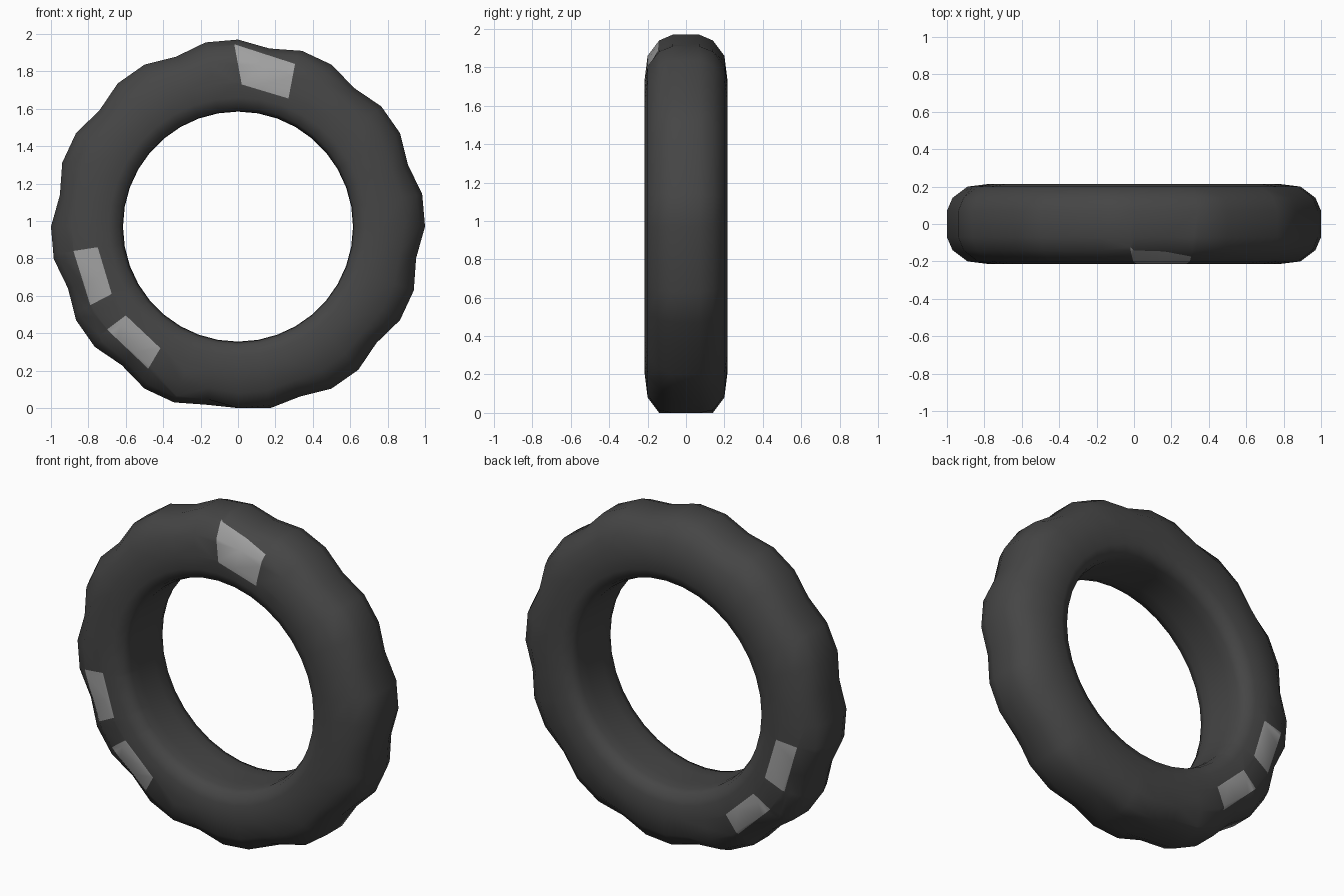
import bpy, bmesh, math
from mathutils import Vector

cube = bpy.data.objects.get("Cube")
if cube:
    bpy.data.objects.remove(cube, do_unlink=True)

CENTER_Z = 0.97
SEGMENTS = 36

# half cross-section: radius, half width, depth of the tread dips
HALF = [(0.615, 0.07, 0), (0.618, 0.14, 0), (0.635, 0.188, 0), (0.69, 0.21, 0),
        (0.77, 0.215, 0), (0.89, 0.20, 0.015), (0.97, 0.14, 0.033), (1.0, 0.07, 0.033)]
PROFILE = [(r, -y, d) for r, y, d in HALF] + [(r, y, d) for r, y, d in reversed(HALF)]

# pale patches: outline in x and z, and the sides they appear on
PATCHES = [
    ([(-0.88, 0.84), (-0.75, 0.86), (-0.675, 0.61), (-0.79, 0.55)], (-1, 1)),
    ([(-0.70, 0.42), (-0.60, 0.495), (-0.415, 0.32), (-0.48, 0.21)], (-1, 1)),
    ([(-0.02, 1.945), (0.02, 1.73), (0.27, 1.655), (0.305, 1.84)], (-1,)),
]


def make_material(name, value):
    mat = bpy.data.materials.new(name)
    mat.use_nodes = True
    color = (value, value, value, 1)
    mat.diffuse_color = color
    bsdf = mat.node_tree.nodes["Principled BSDF"]
    bsdf.inputs["Base Color"].default_value = color
    bsdf.inputs["Roughness"].default_value = 0.8
    return mat


def sweep_ring(bm):
    """Sweep the profile round the y axis, dipping every third section."""
    rings = []
    for k in range(SEGMENTS):
        a = math.tau * k / SEGMENTS
        ring = []
        for r, y, dip in PROFILE:
            radius = r - dip if k % 3 == 2 else r
            z = max(0, CENTER_Z + radius * math.sin(a))
            ring.append(bm.verts.new((radius * math.cos(a), y, z)))
        rings.append(ring)
    n = len(PROFILE)
    for k in range(SEGMENTS):
        a, b = rings[k], rings[(k + 1) % SEGMENTS]
        for j in range(n):
            i = (j + 1) % n
            bm.faces.new((a[j], a[i], b[i], b[j]))
    bmesh.ops.recalc_face_normals(bm, faces=bm.faces)


def paint_patch(bm, outline, side):
    """Cut the outline into one side wall and colour the faces inside it."""
    corners = [Vector((x, 0, z)) for x, z in outline]
    middle = sum(corners, Vector()) / len(corners)
    planes = []
    for p, q in zip(corners, corners[1:] + corners[:1]):
        normal = (q - p).cross(Vector((0, 1, 0))).normalized()
        if normal.dot(middle - p) < 0:
            normal.negate()
        planes.append((p, normal))

    def nearby():
        found = []
        for f in bm.faces:
            c = f.calc_center_median()
            on_wall = c.y * side > 0.1 and f.normal.y * side > 0.1
            if on_wall and math.hypot(c.x - middle.x, c.z - middle.z) < 0.32:
                found.append(f)
        return found

    for p, normal in planes:
        faces = nearby()
        geom = set(faces)
        for f in faces:
            geom.update(f.edges)
            geom.update(f.verts)
        bmesh.ops.bisect_plane(bm, geom=list(geom), dist=1e-5, plane_co=p, plane_no=normal)
    for f in nearby():
        c = f.calc_center_median()
        if all(normal.dot(c - p) > 0 for p, normal in planes):
            f.material_index = 1


# tyre ring with its pale patches
bm = bmesh.new()
sweep_ring(bm)
for outline, sides in PATCHES:
    for side in sides:
        bm.normal_update()
        paint_patch(bm, outline, side)
mesh = bpy.data.meshes.new("tyre")
bm.to_mesh(mesh)
bm.free()
mesh.materials.append(make_material("dark rubber", 0.06))
mesh.materials.append(make_material("pale grey patch", 0.36))
tyre = bpy.data.objects.new("tyre", mesh)
bpy.context.collection.objects.link(tyre)

# smooth shading
bpy.ops.object.select_all(action="DESELECT")
tyre.select_set(True)
bpy.context.view_layer.objects.active = tyre
bpy.ops.object.shade_smooth_by_angle(angle=math.radians(60))
